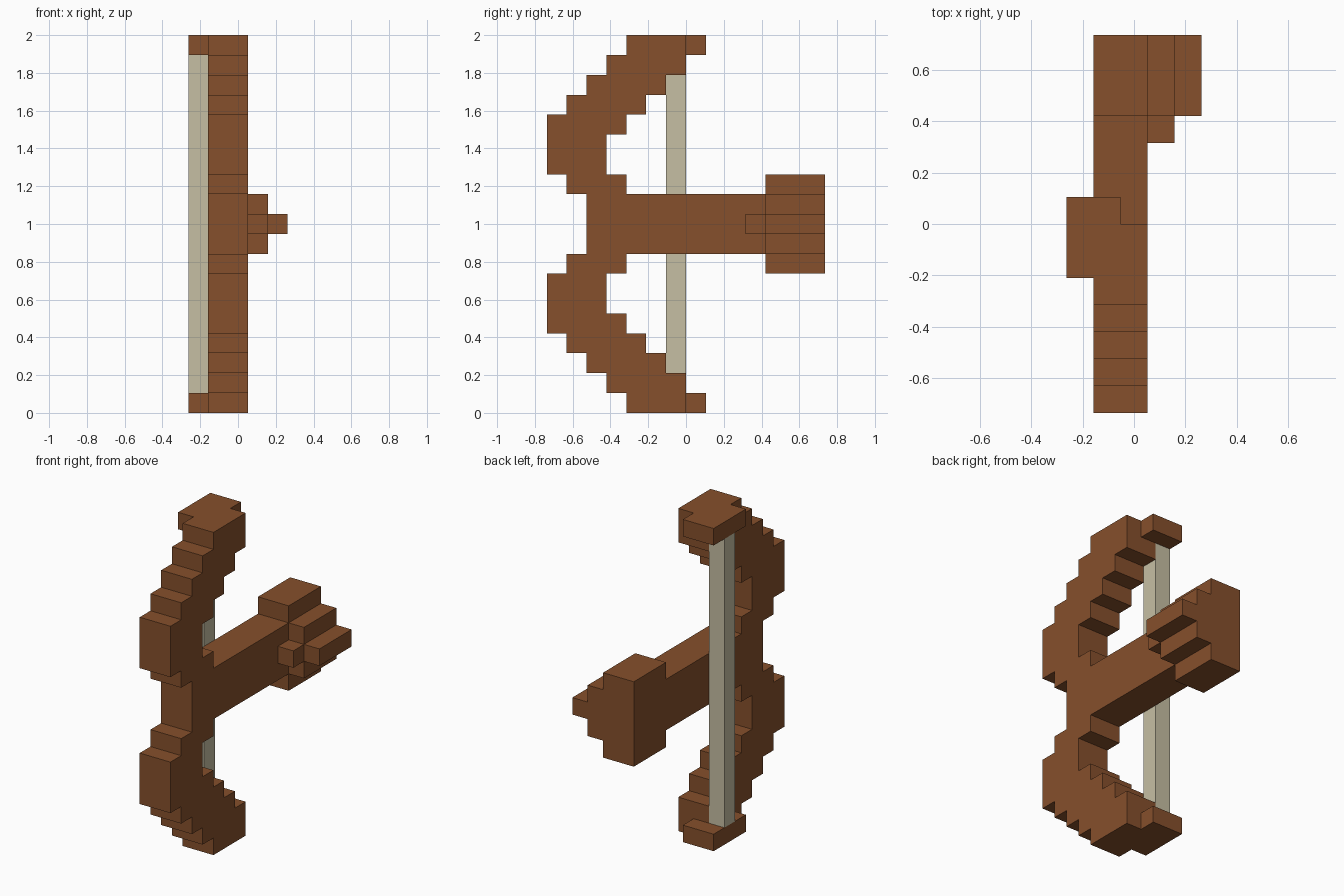
import bpy
import bmesh
from mathutils import Vector

cube = bpy.data.objects.get("Cube")
if cube:
    bpy.data.objects.remove(cube, do_unlink=True)

U = 2 / 19       # one block of the grid
TOP = 19         # height in blocks
MID = TOP / 2


def material(name, rgb):
    mat = bpy.data.materials.new(name)
    mat.use_nodes = True
    color = (*rgb, 1)
    mat.diffuse_color = color
    mat.node_tree.nodes["Principled BSDF"].inputs["Base Color"].default_value = color
    return mat


wood = material("brown wood", (0.238, 0.080, 0.025))
cord = material("pale cord", (0.565, 0.518, 0.370))


def prism(name, outline, axis, low, high, mat):
    """Extrude an outline along x (points are y, z) or z (points are x, y)."""
    bm = bmesh.new()
    if axis == "x":
        points = [(low, a, b) for a, b in outline]
        step = Vector((high - low, 0, 0))
    else:
        points = [(a, b, low) for a, b in outline]
        step = Vector((0, 0, high - low))
    face = bm.faces.new([bm.verts.new(Vector(p) * U) for p in points])
    grown = bmesh.ops.extrude_face_region(bm, geom=[face], use_keep_orig=True)
    moved = [v for v in grown["geom"] if isinstance(v, bmesh.types.BMVert)]
    bmesh.ops.translate(bm, verts=moved, vec=step * U)
    bmesh.ops.recalc_face_normals(bm, faces=bm.faces)
    mesh = bpy.data.meshes.new(name)
    bm.to_mesh(mesh)
    bm.free()
    mesh.materials.append(mat)
    obj = bpy.data.objects.new(name, mesh)
    bpy.context.collection.objects.link(obj)
    return obj


def rect(a0, a1, b0, b1):
    return [(a0, b0), (a1, b0), (a1, b1), (a0, b1)]


def stairs(start, moves):
    """Corner points of a path that alternates rises and sideways moves."""
    y, z = start
    path = [(y, z)]
    for rise, side in moves:
        z += rise
        path.append((y, z))
        y += side
        path.append((y, z))
    return path


# Bow limbs, stock and butt: one stepped silhouette, mirrored about mid height
outer = stairs((-5, MID), [(1.5, -1), (1, -1), (3, 1), (1, 1), (1, 1), (1, 1), (1, 3)])[1:]
inner = stairs((7, MID), [(2.5, -3), (-1, -7), (1, -1), (2, 1), (1, 1), (1, 1), (1, 1)])[1:]
upper = outer + inner[::-1]
lower = [(y, TOP - z) for y, z in reversed(upper)]
prism("bow_and_stock", upper + lower, "x", -1.5, 0.5, wood)

# Hooked limb tips that hold the string
hook = [(-2.5, -2), (-1.5, -2), (-1.5, 0), (-0.5, 0), (-0.5, 1), (-2.5, 1)]
for name, z in (("lower_tip", 0), ("upper_tip", TOP - 1)):
    prism(name, hook, "z", z, z + 1, wood)

# Bow string
prism("string", rect(-2.5, -1.5, -1, 0), "z", 1, TOP - 1, cord)

# Stepped side grip on the butt
prism("grip_base", rect(4, 7, MID - 1.5, MID + 1.5), "x", 0.5, 1.5, wood)
prism("grip_knob", rect(4, 7, MID - 0.5, MID + 0.5), "x", 1.5, 2.5, wood)
prism("trigger", rect(3, 4, MID - 0.5, MID + 0.5), "x", 0.5, 1.5, wood)
